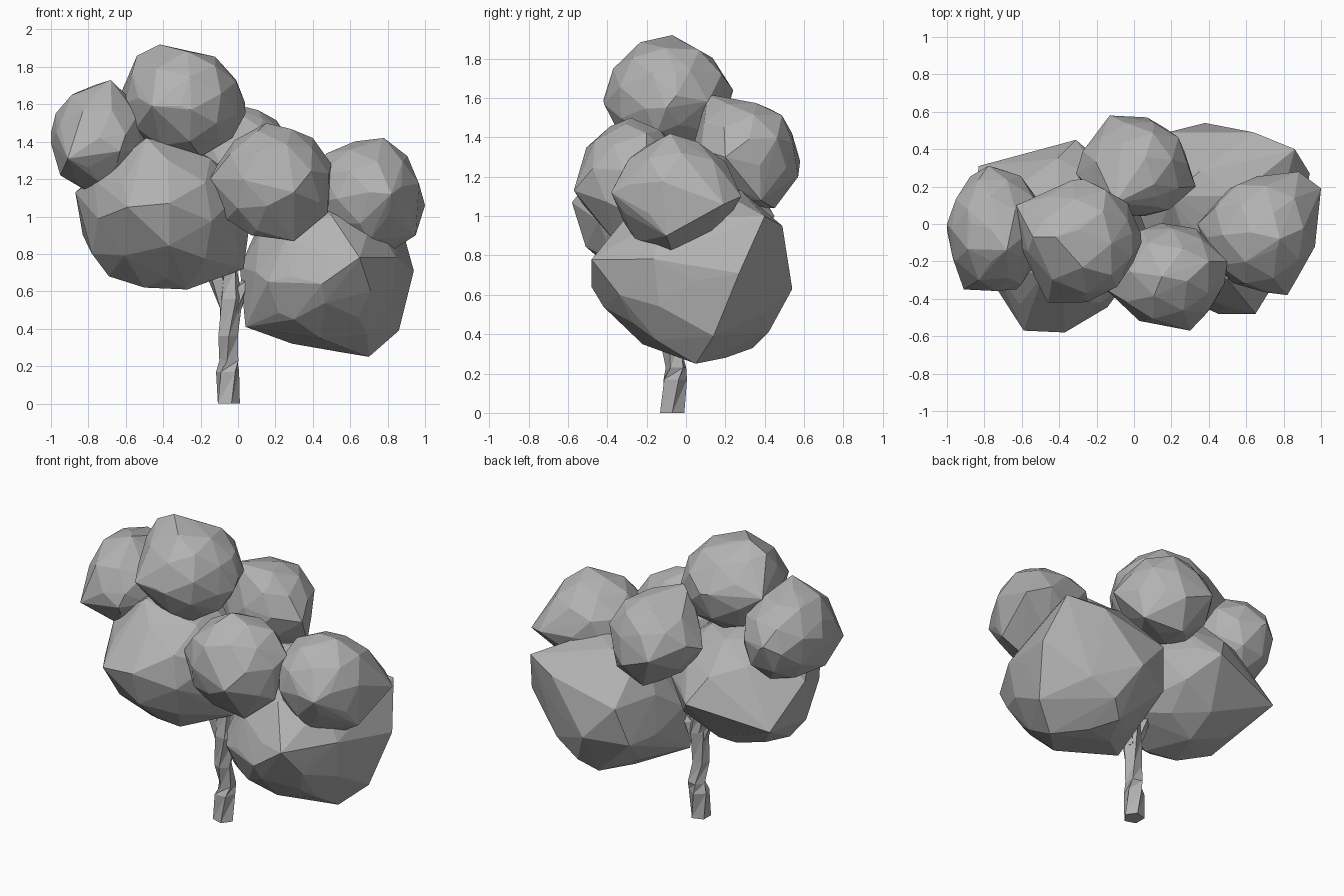
import bpy, bmesh, math, random
from mathutils import Vector

default_cube = bpy.data.objects.get("Cube")
if default_cube:
    bpy.data.objects.remove(default_cube, do_unlink=True)

GREY = (0.45, 0.45, 0.45, 1)
grey = bpy.data.materials.new("plain grey")
grey.use_nodes = True
grey.diffuse_color = GREY
grey.node_tree.nodes["Principled BSDF"].inputs["Base Color"].default_value = GREY


def make_object(name, bm):
    """Turn a bmesh into a flat shaded grey object."""
    bmesh.ops.recalc_face_normals(bm, faces=bm.faces)
    mesh = bpy.data.meshes.new(name)
    bm.to_mesh(mesh)
    bm.free()
    mesh.materials.append(grey)
    obj = bpy.data.objects.new(name, mesh)
    bpy.context.collection.objects.link(obj)
    return obj


def foliage(name, centre, radii, corners, seed):
    """Faceted clump: the hull of a roughened ball and a few jutting corners."""
    rng = random.Random(seed)
    bm = bmesh.new()
    bmesh.ops.create_icosphere(bm, subdivisions=2, radius=1)
    turn = Vector((rng.random(), rng.random(), rng.random())).normalized()
    for v in bm.verts:
        d = v.co.normalized()
        d.rotate(Vector((0, 0, 1)).rotation_difference(turn))
        d *= rng.uniform(0.94, 1.01)
        v.co = Vector(centre) + Vector([a * r for a, r in zip(d, radii)])
    bmesh.ops.delete(bm, geom=bm.edges[:] + bm.faces[:], context='EDGES_FACES')
    for corner in corners:
        bm.verts.new(corner)
    bmesh.ops.convex_hull(bm, input=bm.verts[:])
    loose = [v for v in bm.verts if not v.link_faces]
    bmesh.ops.delete(bm, geom=loose, context='VERTS')
    # Merge tiny slivers into clean facets
    bmesh.ops.remove_doubles(bm, verts=bm.verts[:], dist=0.04)
    return make_object(name, bm)


def limb(name, path, sides=5):
    """Knobbly stem lofted through (x, y, z, radius) stations."""
    bm = bmesh.new()
    rings = []
    for i, (x, y, z, r) in enumerate(path):
        ring = []
        for k in range(sides):
            a = math.tau * k / sides + i * 0.35
            ring.append(bm.verts.new((x + r * math.cos(a), y + r * math.sin(a), z)))
        rings.append(ring)
    for low, high in zip(rings, rings[1:]):
        for k in range(sides):
            n = (k + 1) % sides
            bm.faces.new((low[k], low[n], high[n]))
            bm.faces.new((low[k], high[n], high[k]))
    bm.faces.new(rings[0])
    bm.faces.new(rings[-1])
    return make_object(name, bm)


# Trunk and its two branches, ending inside the large clumps
limb("trunk", [(-.055, -.07, 0, .065), (-.055, -.06, .17, .065), (-.045, -.05, .23, .055),
               (-.055, -.075, .36, .055), (-.04, -.07, .56, .065), (-.05, -.06, .72, .05)])
limb("right_branch", [(-.06, -.07, .5, .04), (-.11, -.07, .66, .05), (-.2, -.07, .85, .04)])
limb("left_branch", [(-.03, -.07, .48, .04), (.02, -.05, .62, .04), (.15, -.02, .75, .04)])

# Two large lower clumps
foliage("large_left_foliage", (.46, .03, .7), (.45, .49, .41),
        [(.7, .05, .25), (.86, .14, .39), (.94, .27, .71), (.86, .4, 1), (.64, .49, .95),
         (.18, .49, .85), (.38, .54, .63), (.45, -.48, .64), (.65, -.48, .78), (.04, -.1, .41),
         (.29, .12, .32), (.52, .2, .28), (.4, .34, .33), (.5, .42, .41), (.35, .28, 1.13),
         (.55, .15, 1.14), (.2, .15, 1.15), (.12, .42, .6),
         (.71, -.34, .6), (.16, -.35, .65), (.69, -.15, .37), (.3, -.32, .45)], 4)
foliage("large_right_foliage", (-.39, -.07, 1.01), (.46, .48, .4),
        [(-.49, -.28, 1.42), (-.87, 0, 1.13), (-.83, .31, .9), (-.69, -.1, .68),
         (-.27, -.22, .61), (-.37, -.58, 1.07), (-.59, -.57, 1.05), (-.43, -.43, .82),
         (-.31, .45, 1), (.03, -.1, .72), (-.4, .05, .62), (-.5, -.2, .62)], 7)

# Five small upper clumps
foliage("top_foliage", (-.29, -.09, 1.61), (.33, .33, .3),
        [(-.42, -.07, 1.92), (-.54, -.07, 1.86), (-.17, .1, 1.83), (.04, -.1, 1.55),
         (-.01, -.05, 1.73), (-.31, -.42, 1.59), (-.46, -.42, 1.59), (-.27, .24, 1.64),
         (-.63, .1, 1.65), (-.2, -.2, 1.32), (-.03, -.15, 1.42)], 11)
foliage("right_foliage", (-.74, -.03, 1.42), (.26, .34, .3),
        [(-1, 0, 1.45), (-.87, 0, 1.66), (-.68, -.14, 1.73), (-.95, -.1, 1.22),
         (-.78, .31, 1.45), (-.91, -.35, 1.31), (-.97, -.18, 1.45), (-.63, -.35, 1.35),
         (-.62, .22, 1.28), (-.78, -.05, 1.12)], 15)
foliage("front_foliage", (.18, -.27, 1.18), (.32, .29, .31),
        [(.15, -.28, 1.5), (.4, -.2, 1.42), (.5, -.2, 1.28), (.3, -.57, 1.13),
         (0, -.5, 1.2), (-.15, -.35, 1.2), (.3, -.36, .87), (.07, -.35, .9),
         (.48, -.3, 1.02)], 19)
foliage("left_foliage", (.68, -.05, 1.12), (.31, .32, .3),
        [(.78, -.08, 1.42), (1, .19, 1.06), (.95, -.1, .9), (.82, -.38, 1.12),
         (.88, .28, 1.1), (.5, -.1, 1.33), (.81, -.07, .81), (.7, -.25, .87),
         (.34, 0, 1.1)], 23)
foliage("back_foliage", (.01, .3, 1.32), (.3, .28, .28),
        [(-.1, .11, 1.62), (.13, .15, 1.52), (-.1, .37, 1.52), (-.13, .58, 1.28),
         (.07, .57, 1.2), (.18, .47, 1.44), (.33, .2, 1.3), (-.31, .27, 1.3),
         (.24, .38, 1.08), (0, .45, 1.04)], 28)
